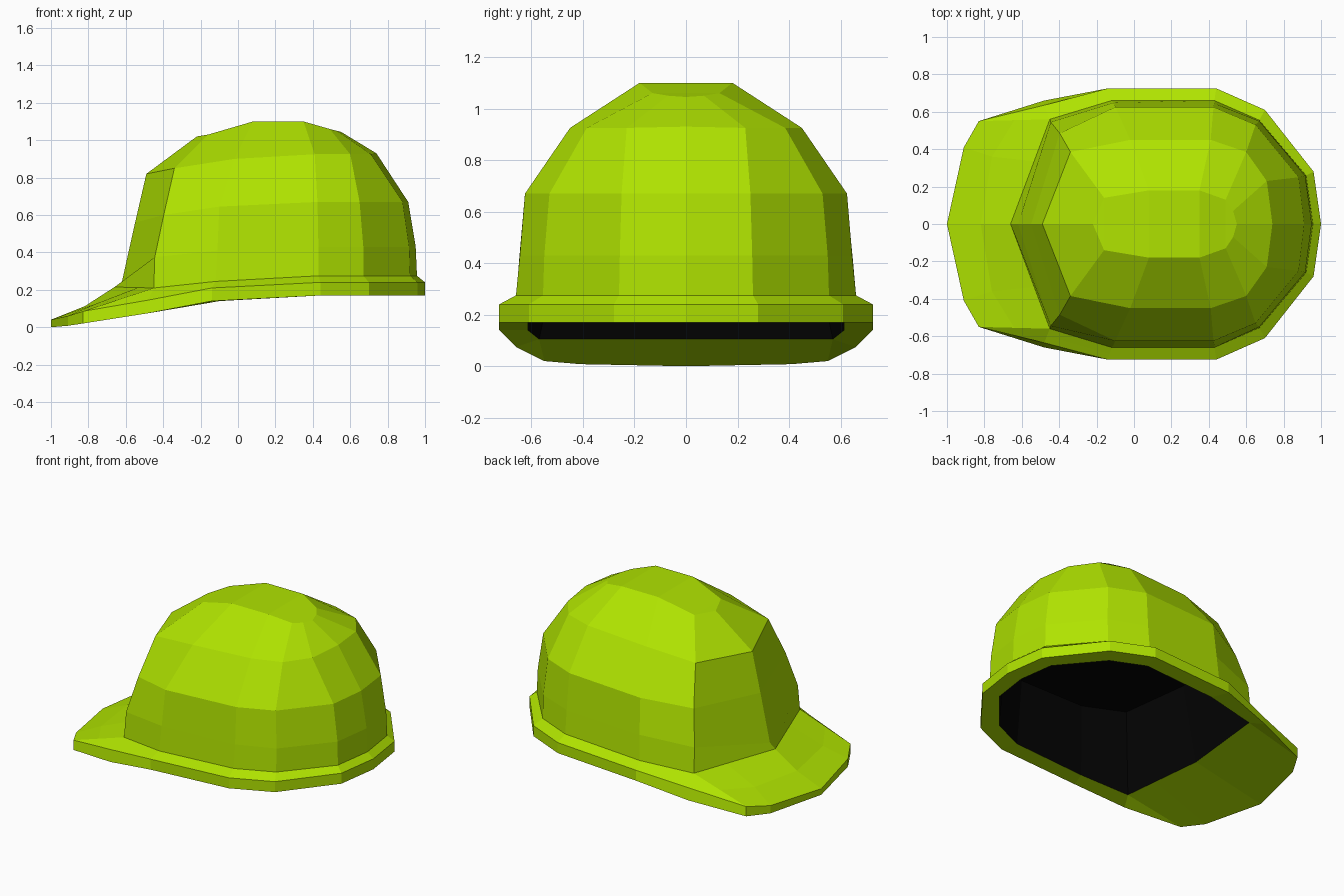
import bpy
import bmesh
from mathutils import Vector

if "Cube" in bpy.data.objects:
    bpy.data.objects.remove(bpy.data.objects["Cube"])


def material(name, rgb):
    m = bpy.data.materials.new(name)
    m.diffuse_color = (*rgb, 1)
    m.use_nodes = True
    m.node_tree.nodes["Principled BSDF"].inputs["Base Color"].default_value = m.diffuse_color
    return m


LIME = material("lime_green", (0.43, 0.765, 0.0))
BLACK = material("black", (0.001, 0.001, 0.001))


def mirrored(half):
    """Complete a half ring (front centre to back centre) across y = 0."""
    pts = [Vector(p) for p in half]
    return pts + [Vector((p[0], -p[1], p[2])) for p in half[-2:0:-1]]


def loft(name, rings, mat, cap=False, inward=False):
    """Skin mirrored half rings, listed from bottom to top."""
    bm = bmesh.new()
    n = len(rings[0])
    loops = [[bm.verts.new(p) for p in mirrored(r)] for r in rings]
    m = len(loops[0])
    for a, b in zip(loops, loops[1:]):
        for i in range(m):
            j = (i + 1) % m
            bm.faces.new((a[j], a[i], b[i], b[j]))
    if cap:  # close the top with strips from side to side
        t = loops[-1]
        for i in range(n - 1):
            quad = [t[i], t[-i % m], t[-(i + 1) % m], t[i + 1]]
            bm.faces.new(list(dict.fromkeys(quad)))
    if inward:
        bmesh.ops.reverse_faces(bm, faces=bm.faces[:])
    # merge doubled corner points
    bmesh.ops.remove_doubles(bm, verts=bm.verts[:], dist=0.0005)
    me = bpy.data.meshes.new(name)
    bm.to_mesh(me)
    bm.free()
    me.materials.append(mat)
    ob = bpy.data.objects.new(name, me)
    bpy.context.collection.objects.link(ob)


# Crown: half rings from the brim upward
base = [(-.66, 0, .215), (-.45, .56, .21), (-.12, .66, .245), (.43, .66, .275),
        (.67, .555, .275), (.92, .26, .275), (.957, 0, .275)]
wall = [(-.62, 0, .245), (-.445, .545, .375), (-.11, .648, .41), (.43, .645, .43),
        (.67, .55, .43), (.915, .257, .43), (.95, 0, .43)]
waist = [(-.55, 0, .56), (-.397, .485, .60), (-.10, .625, .645), (.425, .625, .67),
         (.65, .53, .67), (.88, .25, .67), (.91, 0, .67)]
shoulder = [(-.49, 0, .82), (-.34, .385, .85), (-.02, .45, .90), (.41, .45, .925),
            (.60, .385, .925), (.71, .23, .925), (.74, 0, .93)]
top = [(-.22, 0, 1.02), (-.16, .14, 1.03), (.08, .18, 1.10), (.35, .18, 1.10),
       (.49, .13, 1.06), (.53, .07, 1.05), (.55, 0, 1.045)]
loft("crown", [base, wall, waist, shoulder, top], LIME, cap=True)

# Brim: outline with a drooping visor at -x
outline = [(-1, 0), (-.91, .41), (-.83, .55), (-.48, .66), (-.14, .725),
           (.44, .725), (.70, .61), (.96, .28), (1, 0)]
low_z = [0, .008, .02, .075, .14, .17, .17, .17, .17]
high_z = [.04, .06, .085, .145, .21, .24, .24, .24, .24]
bottom = [(x, y, z) for (x, y), z in zip(outline, low_z)]
upper = [(x, y, z) for (x, y), z in zip(outline, high_z)]
upper[3] = (-.48, .635, .145)


def spread(r):
    """Match a seven-point ring to the nine-point brim outline."""
    return [r[0], tuple(Vector(r[0]).lerp(Vector(r[1]), .6)), r[1]] + r[1:]


opening_z = [.105, .105, .14, .17, .17, .17, .17]
opening = [(.16 + (x - .16) * .92, y * .93, z)
           for (x, y, _), z in zip(base, opening_z)]
opening[0] = (-.49, 0, .105)
opening[1] = (-.43, .57, .105)
inner = spread(base)
middle = [tuple(Vector(a).lerp(Vector(b), .5)) for a, b in zip(upper, inner)]
middle[0] = (-.82, 0, .112)
middle[1] = (-.76, .36, .125)
loft("brim", [spread(opening), bottom, upper, middle, inner], LIME)

# Black lining: walls up to a flat ceiling inside the crown
ceiling = [(.16 + (x - .16) * .9, y * .93, .60) for x, y, _ in waist]
ceiling[0] = (-.39, 0, .60)
ceiling[1] = (-.33, .465, .60)
loft("lining", [opening, ceiling], BLACK, cap=True, inward=True)
